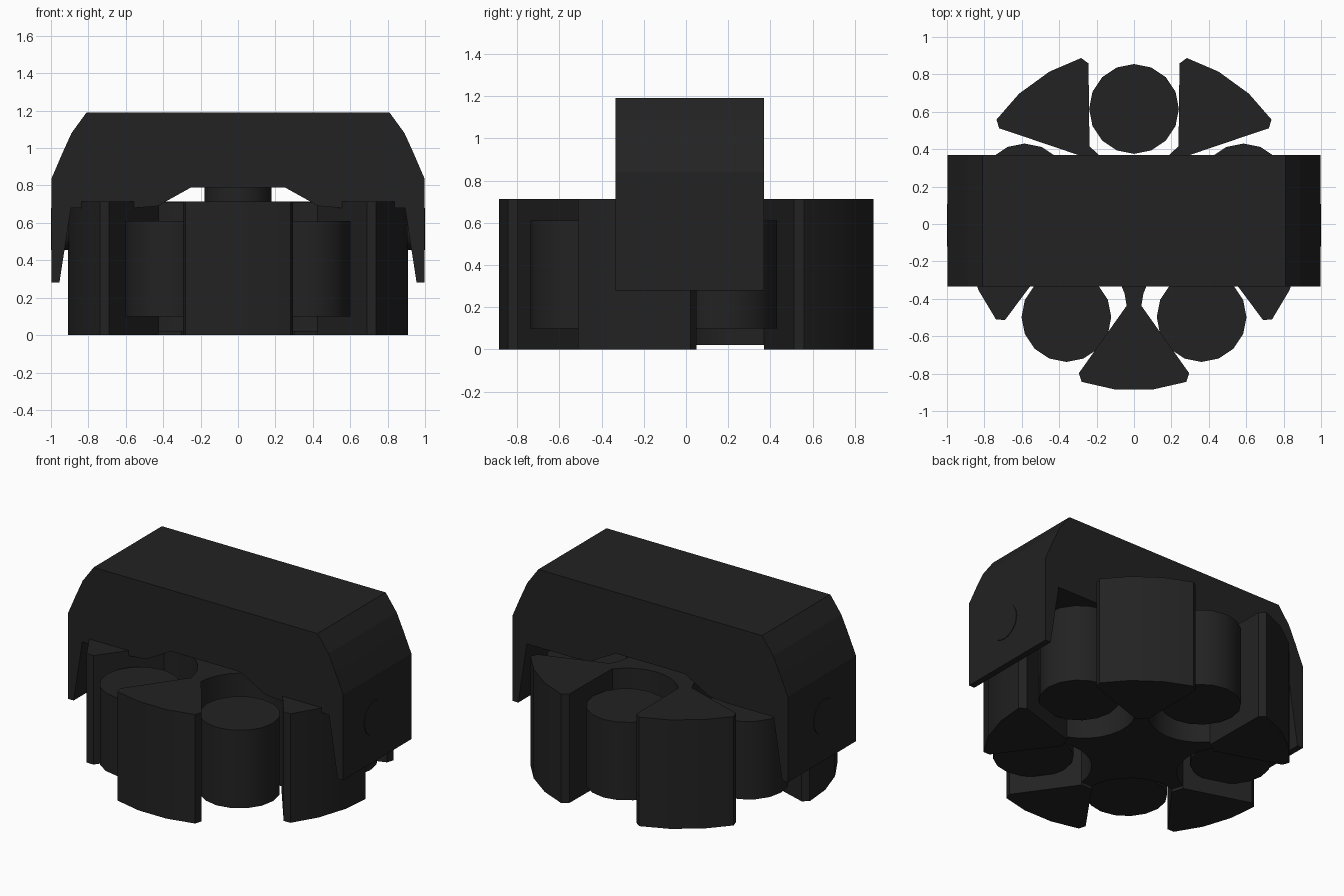
import bpy, bmesh
from math import sin, cos, pi, radians
from mathutils import Matrix, Vector

if "Cube" in bpy.data.objects:
    bpy.data.objects.remove(bpy.data.objects["Cube"])

black = bpy.data.materials.new("matte_black")
black.use_nodes = True
black.diffuse_color = (0.016, 0.016, 0.016, 1)
black.node_tree.nodes["Principled BSDF"].inputs["Base Color"].default_value = black.diffuse_color

HUB_Y = 0.022   # centre of the rotor
STEP = radians(72)


def prism(name, outline, depth, matrix=Matrix(), smooth=True):
    """Extrude a flat outline along local z and place it."""
    bm = bmesh.new()
    face = bm.faces.new([bm.verts.new((x, y, 0)) for x, y in outline])
    new = bmesh.ops.extrude_face_region(bm, geom=[face])["geom"]
    bmesh.ops.translate(bm, vec=(0, 0, depth),
                        verts=[v for v in new if isinstance(v, bmesh.types.BMVert)])
    bmesh.ops.transform(bm, matrix=matrix, verts=bm.verts)
    bmesh.ops.recalc_face_normals(bm, faces=bm.faces)
    mesh = bpy.data.meshes.new(name)
    bm.to_mesh(mesh)
    bm.free()
    mesh.materials.append(black)
    obj = bpy.data.objects.new(name, mesh)
    bpy.context.collection.objects.link(obj)
    if smooth:
        bpy.ops.object.select_all(action='DESELECT')
        obj.select_set(True)
        bpy.context.view_layer.objects.active = obj
        bpy.ops.object.shade_smooth_by_angle(angle=radians(30))
    return obj


def circle(radius, sides=16):
    return [(radius * cos(2 * pi * i / sides), radius * sin(2 * pi * i / sides))
            for i in range(sides)]


def mirrored(half):
    return half + [(-x, y) for x, y in reversed(half)]


# Bracket: arched cover with two tapering legs
half = [(0.25, 0.79), (0.43, 0.69), (0.55, 0.68), (0.893, 0.68), (0.955, 0.28),
        (0.996, 0.28), (0.996, 0.84), (0.94, 0.97), (0.89, 1.08), (0.81, 1.19)]
front_plane = Matrix.Translation((0, 0.37, 0)) @ Matrix.Rotation(pi / 2, 4, 'X')
prism("bracket", mirrored(half), 0.705, front_plane, smooth=False)

# Pivot bolts through the legs
for side, name in ((1, "left_bolt"), (-1, "right_bolt")):
    place = Matrix.Translation((side * 0.903, -0.007, 0.567)) @ Matrix.Rotation(side * pi / 2, 4, 'Y')
    prism(name, circle(0.113, 24), 0.097, place)

# Hub: star with five round pockets
star = []
for k in range(5):
    turn = Matrix.Rotation(-k * STEP, 2)
    for i in range(9):
        a = radians(-141 + i * 102 / 8)
        p = turn @ Vector((0.308 * cos(a), 0.59 + 0.308 * sin(a)))
        star.append((p.x, p.y))
# each pocket runs left to right, so pockets follow clockwise
prism("hub", star, 0.69, Matrix.Translation((0, HUB_Y, 0.02)))

# Axle between hub and bracket
prism("axle", circle(0.178, 24), 0.15, Matrix.Translation((0, HUB_Y, 0.68)))

# Wedge-shaped teeth
wedge = mirrored([(0.04, -0.46), (0.295, -0.82), (0.28, -0.866), (0.1, -0.907)])
for k in range(5):
    place = Matrix.Translation((0, HUB_Y, 0)) @ Matrix.Rotation(k * STEP, 4, 'Z')
    prism(f"tooth_{k + 1}", wedge, 0.713, place)

# Rollers sitting in the pockets
for k in range(5):
    a = pi / 2 + k * STEP
    prism(f"roller_{k + 1}", circle(0.24), 0.51,
          Matrix.Translation((0.615 * cos(a), 0.615 * sin(a), 0.1)))
